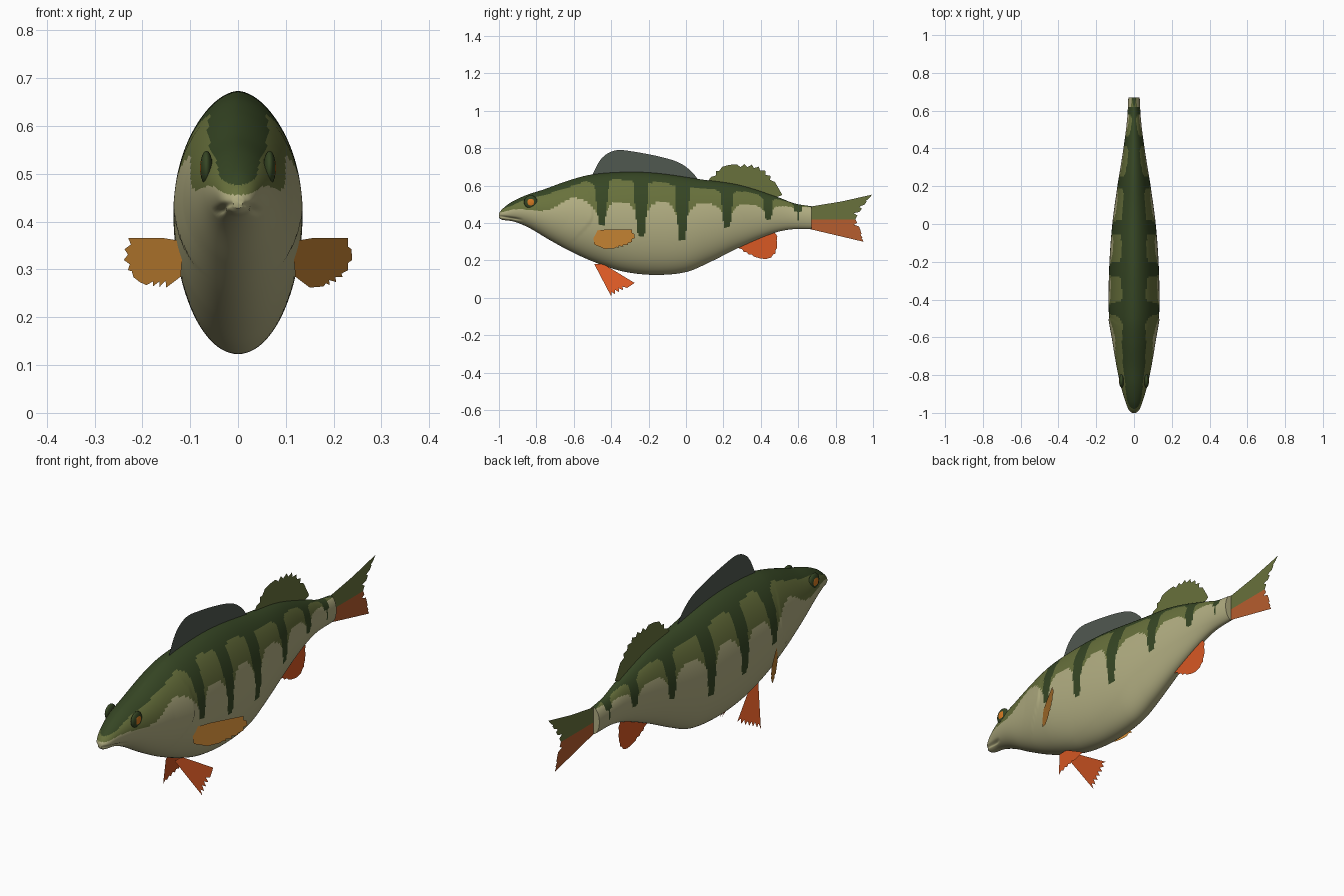
import bpy, bmesh, math
from mathutils import Vector

if "Cube" in bpy.data.objects:
    bpy.data.objects.remove(bpy.data.objects["Cube"])


def material(name, srgb):
    m = bpy.data.materials.new(name)
    lin = [((c / 255 + 0.055) / 1.055) ** 2.4 for c in srgb]
    m.diffuse_color = (*lin, 1)
    m.use_nodes = True
    m.node_tree.nodes["Principled BSDF"].inputs["Base Color"].default_value = m.diffuse_color
    return m


CREAM = material("cream", (178, 174, 130))
OLIVE = material("olive", (104, 113, 60))
DARK = material("dark green", (54, 70, 36))
GREY = material("slate grey", (80, 88, 80))
RUST = material("rust orange", (182, 93, 46))
RED = material("red orange", (216, 88, 36))
GOLD = material("gold", (200, 133, 52))
AMBER = material("amber", (214, 122, 34))


def interp(table, x):
    """Smooth cubic interpolation through (x, value) pairs."""
    n = len(table)
    x = min(max(x, table[0][0]), table[-1][0])
    i = next(k for k in range(n - 1) if x <= table[k + 1][0])

    def slope(k):
        a, b = table[max(k - 1, 0)], table[min(k + 1, n - 1)]
        return (b[1] - a[1]) / (b[0] - a[0])
    (x0, v0), (x1, v1) = table[i], table[i + 1]
    h = x1 - x0
    t = (x - x0) / h
    return ((2*t**3 - 3*t**2 + 1) * v0 + (t**3 - 2*t**2 + t) * h * slope(i)
            + (3*t**2 - 2*t**3) * v1 + (t**3 - t**2) * h * slope(i + 1))


def finish(bm, name, mats, smooth=False):
    me = bpy.data.meshes.new(name)
    bm.to_mesh(me)
    bm.free()
    for m in mats:
        me.materials.append(m)
    ob = bpy.data.objects.new(name, me)
    bpy.context.collection.objects.link(ob)
    if smooth:
        bpy.ops.object.select_all(action='DESELECT')
        ob.select_set(True)
        bpy.context.view_layer.objects.active = ob
        bpy.ops.object.shade_smooth_by_angle(angle=math.radians(50))
    return ob


# Body outline: back line, belly line and half width along the length
BACK = [(-1, .452), (-.985, .472), (-.94, .508), (-.86, .547), (-.76, .58), (-.62, .63),
        (-.5, .66), (-.3, .673), (-.14, .665), (.07, .635), (.286, .603), (.5, .535),
        (.58, .505), (.67, .49)]
BELLY = [(-1, .428), (-.985, .418), (-.92, .408), (-.84, .375), (-.73, .31), (-.6, .24),
         (-.46, .18), (-.33, .14), (-.17, .123), (0, .138), (.125, .19), (.286, .27),
         (.45, .34), (.55, .365), (.67, .368)]
WIDTH = [(-1, .012), (-.985, .027), (-.95, .042), (-.85, .072), (-.7, .102), (-.5, .131),
         (-.4, .135), (-.2, .13), (0, .115), (.2, .088), (.4, .056), (.55, .037), (.67, .03)]

# Colour pattern: dark bars (position, lower end), patch tops and head borders
BARS = [(-.45, .39), (-.24, .33), (-.02, .31), (.22, .38), (.44, .42), (.6, .46)]
PATCH_TOP = [(-.45, .635), (-.34, .632), (-.13, .615), (.1, .585), (.33, .565),
             (.52, .52), (.67, .485)]
CREAM_TOP = [(-.45, .515), (-.1, .51), (.33, .50), (.52, .49), (.67, .485)]
HEAD_DARK = [(-1, .47), (-.94, .49), (-.86, .525), (-.75, .552), (-.6, .6), (-.51, .617),
             (-.45, .52)]
HEAD_CREAM = [(-1, .455), (-.9, .475), (-.8, .465), (-.72, .475), (-.62, .53), (-.54, .52),
              (-.45, .43)]


def body_colour(y, z):
    for yc, low in BARS:
        if z > low and abs(y - yc) < .017 + .022 * min(1, (z - low) / .22):
            return 2
    if y < BARS[0][0]:
        dark, cream = interp(HEAD_DARK, y), interp(HEAD_CREAM, y)
    else:
        dark, cream = interp(PATCH_TOP, y), interp(CREAM_TOP, y)
        for (a, za), (b, zb) in zip(BARS, BARS[1:]):
            if a <= y <= b:
                u = abs(2 * (y - a) / (b - a) - 1)
                dark -= .11 * (1 - math.sqrt(1 - min(u, 1) ** 4))
                low = za if y < (a + b) / 2 else zb
                cream -= max(0, cream - low) * .85 * u ** 3
    return 2 if z > dark else 1 if z > cream else 0


def build_body(rows=230, around=96):
    bm = bmesh.new()
    rings = []
    for i in range(rows + 1):
        y = -1 + 1.67 * (i / rows) ** 1.15
        top, low, w = interp(BACK, y), interp(BELLY, y), interp(WIDTH, y)
        mid, half = (top + low) / 2, (top - low) / 2
        ring = []
        for k in range(around):
            a = 2 * math.pi * k / around
            c, s = math.cos(a), math.sin(a)
            x = w * math.copysign(abs(c) ** (1.12 if s > 0 else 1.0), c)
            z = mid + half * s
            # Raised gill cover edge
            gill = -.5 - 1.6 * (z - .46) ** 2 - (.6 * max(0, .42 - z))
            d = gill - y
            if abs(s) < .9 and 0 < d < .12:
                x *= 1 + .035 * (1 - d / .12) * (1 - abs(s) / .9)
            # Mouth groove
            if y < -.87:
                line = .437 - .16 * (y + 1)
                x *= 1 - .22 * math.exp(-((z - line) / .006) ** 2) * min(1, (-.87 - y) / .04)
            ring.append(bm.verts.new((x, y, z)))
        rings.append(ring)
    for r0, r1 in zip(rings, rings[1:]):
        for k in range(around):
            n = (k + 1) % around
            f = bm.faces.new((r0[k], r0[n], r1[n], r1[k]))
            c = f.calc_center_median()
            f.material_index = body_colour(c.y, c.z)
    bm.faces.new(rings[0])
    bm.faces.new(rings[-1])
    bmesh.ops.recalc_face_normals(bm, faces=bm.faces)
    finish(bm, "body", [CREAM, OLIVE, DARK], True)


def fin(name, root, edge, mat, teeth=0, depth=.02, place=lambda y, z: (0, y, z)):
    """Flat fin: root points closed by a smooth free edge with optional teeth."""
    ts = [0]
    for a, b in zip(edge, edge[1:]):
        ts.append(ts[-1] + math.dist(a, b))
    ys = [(t, p[0]) for t, p in zip(ts, edge)]
    zs = [(t, p[1]) for t, p in zip(ts, edge)]
    n = teeth * 2 if teeth else 32
    cy = sum(p[0] for p in root) / len(root)
    cz = sum(p[1] for p in root) / len(root)
    pts = list(root)
    for i in range(n + 1):
        t = ts[-1] * i / n
        y, z = interp(ys, t), interp(zs, t)
        if teeth and i % 2:
            v = Vector((cy - y, cz - z)).normalized() * depth
            y, z = y + v.x, z + v.y
        pts.append((y, z))
    bm = bmesh.new()
    f = bm.faces.new([bm.verts.new(place(*p)) for p in pts])
    bmesh.ops.triangulate(bm, faces=[f])
    return finish(bm, name, [mat])


build_body()

# Fins on the centre line
fin("front_dorsal_fin", [(.05, .61), (-.14, .64), (-.3, .65), (-.48, .64)],
    [(-.505, .65), (-.46, .735), (-.42, .772), (-.37, .79), (-.3, .785), (-.14, .755),
     (-.035, .722), (.03, .675), (.07, .625)], GREY)
fin("rear_dorsal_fin", [(.46, .53), (.28, .58), (.15, .60)],
    [(.11, .615), (.16, .677), (.205, .705), (.29, .715), (.38, .705), (.45, .655),
     (.515, .55)], OLIVE, 13, .016)
fin("anal_fin", [(.46, .37), (.36, .33)],
    [(.26, .285), (.31, .245), (.365, .22), (.435, .208), (.48, .24), (.488, .33)], RED, 11, .007)
fin("tail_fin_upper", [(.65, .42), (.65, .485), (.67, .489), (.83, .515)],
    [(.995, .552), (.955, .50), (.925, .455), (.905, .42)], OLIVE, 7, .025)
fin("tail_fin_lower", [(.67, .366), (.65, .37), (.65, .42)],
    [(.905, .42), (.93, .37), (.95, .30)], RUST, 6, .022)

# Paired fins and eyes
for side, s in (("right", 1), ("left", -1)):
    fin("pectoral_fin_" + side, [(-.42, .366), (-.485, .36), (-.495, .32), (-.49, .285)],
        [(-.435, .262), (-.355, .268), (-.30, .29), (-.272, .325), (-.29, .366)],
        GOLD, 9, .017, lambda y, z: (s * (.128 + .55 * (y + .475)), y, z))
    fin("pelvic_fin_" + side, [(-.44, .18), (-.49, .18)],
        [(-.40, .008), (-.365, .028), (-.32, .05), (-.275, .08)],
        RED, 6, .02, lambda y, z: (s * (.023 + .45 * (.178 - z)), y, z))
    for part, r, x, mat in (("eye_rim_", .036, .066, DARK), ("eye_", .029, .069, AMBER)):
        bm = bmesh.new()
        bmesh.ops.create_uvsphere(bm, u_segments=24, v_segments=12, radius=r)
        for v in bm.verts:
            v.co = (v.co.x * .36 + s * x, v.co.y - .83, v.co.z + .512)
        finish(bm, part + side, [mat], True)
